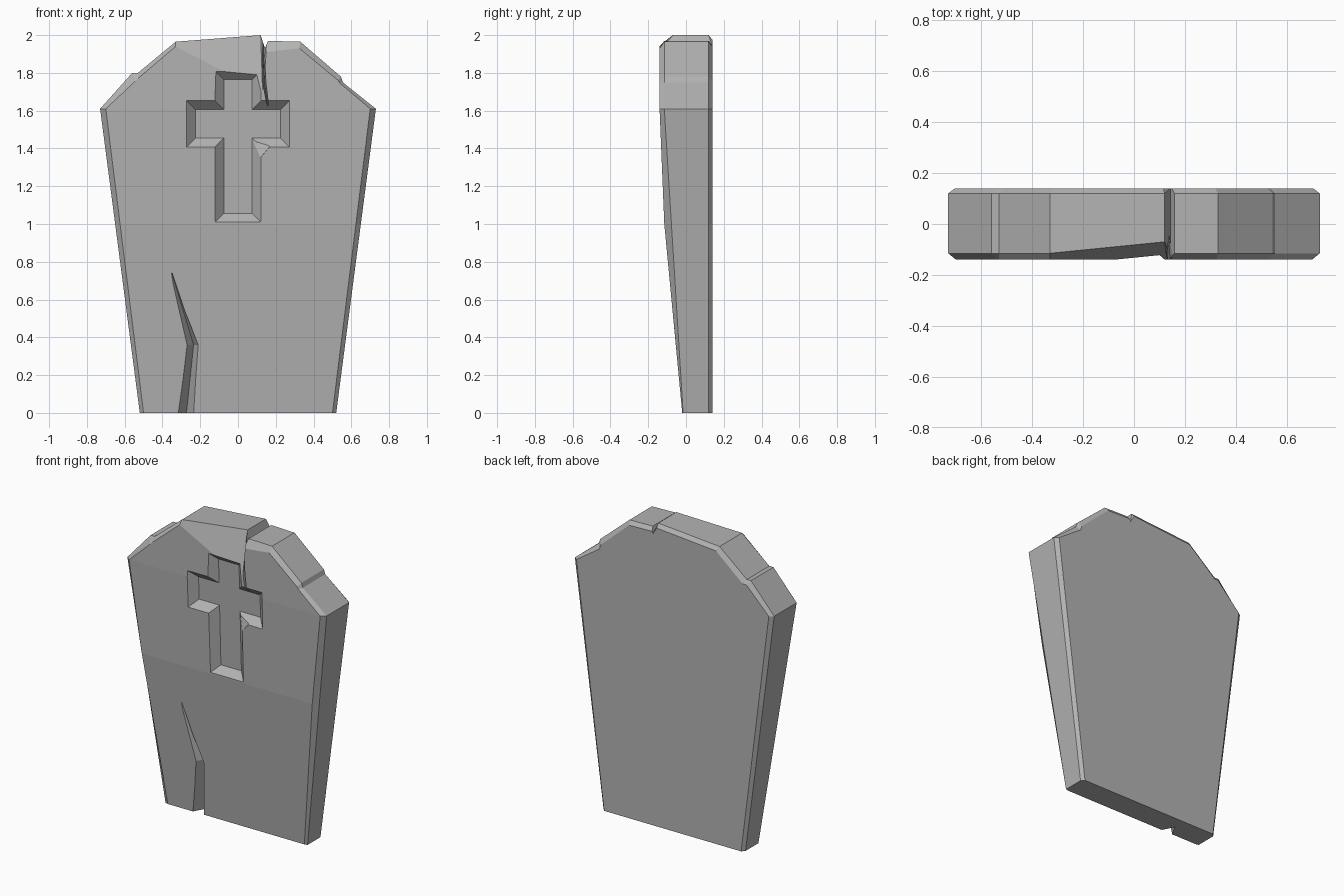
import bpy, bmesh

if "Cube" in bpy.data.objects:
    bpy.data.objects.remove(bpy.data.objects["Cube"])

stone = bpy.data.materials.new("grey stone")
stone.diffuse_color = (0.45, 0.45, 0.45, 1)
stone.use_nodes = True
stone.node_tree.nodes["Principled BSDF"].inputs["Base Color"].default_value = stone.diffuse_color


def loft(name, rings):
    """Closed solid through a list of equal-length point rings."""
    bm = bmesh.new()
    vs = [[bm.verts.new(p) for p in r] for r in rings]
    n = len(vs[0])
    for a, b in zip(vs, vs[1:]):
        for i in range(n):
            j = (i + 1) % n
            bm.faces.new((a[i], a[j], b[j], b[i]))
    bm.faces.new(vs[0][::-1])
    bm.faces.new(vs[-1])
    bmesh.ops.recalc_face_normals(bm, faces=bm.faces)
    me = bpy.data.meshes.new(name)
    bm.to_mesh(me)
    bm.free()
    ob = bpy.data.objects.new(name, me)
    bpy.context.collection.objects.link(ob)
    me.materials.append(stone)
    return ob


def crack(name, sections):
    """V groove: each section is z, left x, right x, valley x, front y, valley y."""
    rings = []
    for z, xl, xr, xv, yf, yv in sections:
        k = (yv - yf + 0.06) / (yv - yf)
        rings.append([(xv + (xl - xv) * k, yf - 0.06, z),
                      (xv + (xr - xv) * k, yf - 0.06, z), (xv, yv, z)])
    return loft(name, rings)


# Slab: broken coffin-like outline with chamfered front and back edges
outer = [(-.52, 0), (.52, 0), (.73, 1.61), (.555, 1.75), (.545, 1.78), (.33, 1.965),
         (.14, 1.97), (.12, 2.0), (-.33, 1.965), (-.53, 1.80), (-.56, 1.80), (-.73, 1.61)]
inner = [(-.5, 0), (.5, 0), (.70, 1.61), (.54, 1.745), (.53, 1.76), (.325, 1.93),
         (.15, 1.91), (.13, 1.70), (-.33, 1.94), (-.53, 1.77), (-.545, 1.755), (-.70, 1.61)]
slab = loft("gravestone_slab", [
    [(x * .965, .14, z - .025 if z > 1.7 else z) for x, z in outer],
    [(x, .12, z) for x, z in outer],
    [(x, -.07 if z == 2.0 else -.115, z) for x, z in outer],
    [(x, -.14, z) for x, z in inner]])

# Front leans back towards the base, in two bends
bm = bmesh.new()
bm.from_mesh(slab.data)
for h in (1.0, 1.61):
    bmesh.ops.bisect_plane(bm, geom=bm.verts[:] + bm.edges[:] + bm.faces[:],
                           plane_co=(0, 0, h), plane_no=(0, 0, 1))
for v in bm.verts:
    z = v.co.z
    if v.co.y < 0 and z < 1.61:
        if v.co.y > -.13:
            v.co.y += .062 * (1.61 - z)
        else:
            v.co.y += .025 * (1.61 - z) / .61 if z >= 1 else .025 + .095 * (1 - z)
bm.to_mesh(slab.data)
bm.free()


# Recessed cross with sloping walls
def cross_ring(d):
    a, b = .12 - d, .27 - d
    t, u, l, m = 1.81 - d, 1.65 - d, 1.41 + d, 1.01 + d
    pts = [(-a, m), (a, m), (a, l), (b, l), (b, u), (a, u),
           (a, t), (-a, t), (-a, u), (-b, u), (-b, l), (-a, l)]
    return [(x, -.143 + .035 * (1.81 - z) + d, z) for x, z in pts]


cutters = [
    loft("cross_cutter", [cross_ring(-.045), cross_ring(.045)]),
    crack("top_crack_cutter", [(2.05, .115, .165, .142, -.14, -.02),
                               (1.90, .127, .142, .135, -.14, -.05),
                               (1.75, .131, .148, .140, -.14, -.07),
                               (1.60, .158, .166, .162, -.14, -.11)]),
    crack("base_crack_cutter", [(.74, -.352, -.348, -.35, -.089, -.08),
                                (.36, -.27, -.21, -.235, -.055, 0),
                                (-.02, -.32, -.235, -.275, -.02, .06)]),
    # notch right across the top edge
    loft("top_notch_cutter", [[(.11, y, 2.03), (.143, y, 1.93), (.175, y, 2.01)]
                              for y in (-.3, .3)]),
    # chip at the inner corner of the cross
    loft("chip_cutter", [[(.06, -.2, 1.45), (.20, -.2, 1.415), (.08, -.2, 1.29)],
                         [(.08, -.09, 1.44), (.17, -.128, 1.413), (.10, -.124, 1.33)]]),
]

bpy.context.view_layer.objects.active = slab
for c in cutters:
    c.hide_render = True
    mod = slab.modifiers.new(c.name, 'BOOLEAN')
    mod.operation = 'DIFFERENCE'
    mod.solver = 'EXACT'
    mod.object = c
    bpy.ops.object.modifier_apply(modifier=mod.name)
for c in cutters:
    bpy.data.objects.remove(c)
